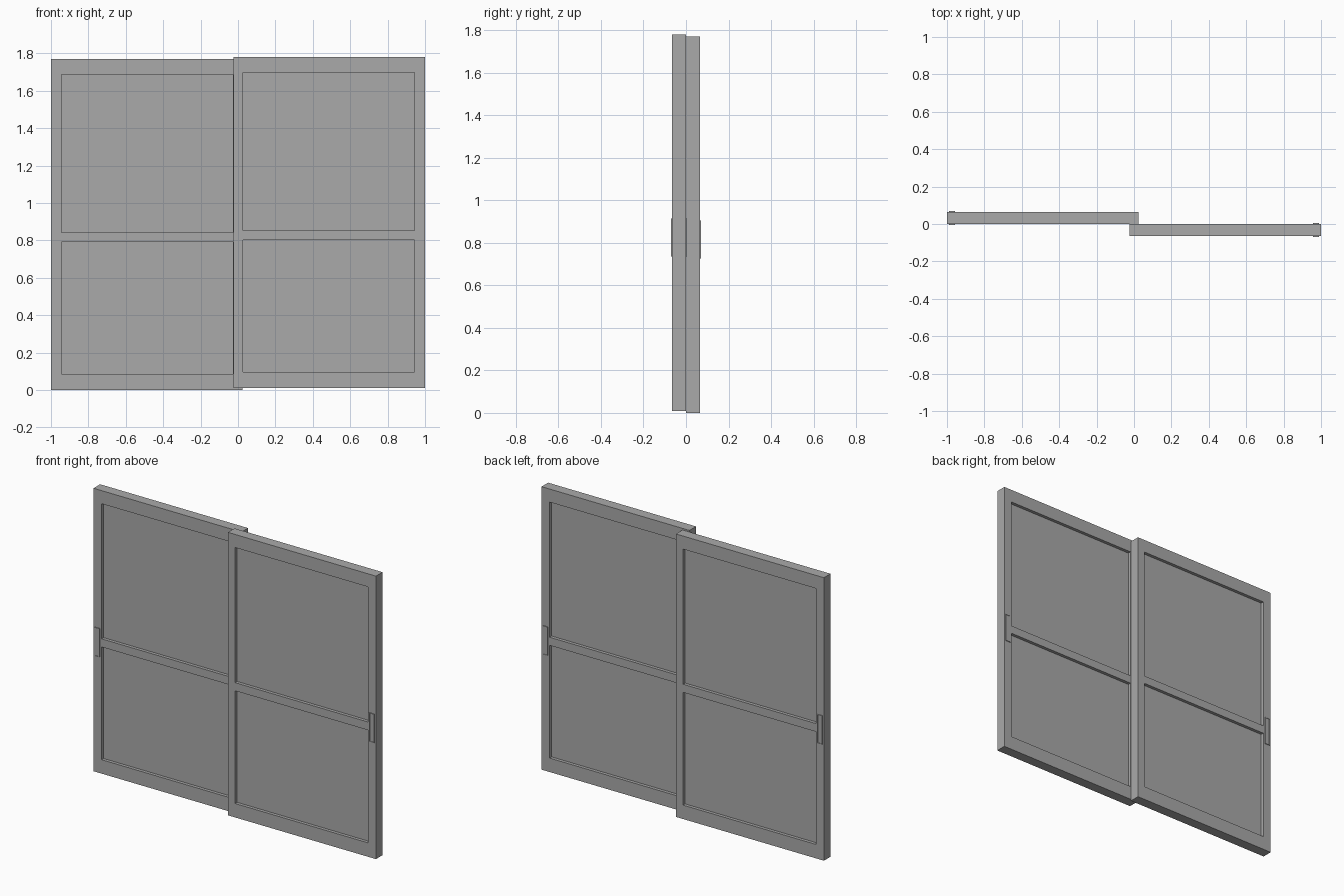
import bpy
import bmesh
import math

cube = bpy.data.objects.get("Cube")
if cube:
    bpy.data.objects.remove(cube)

THICK = 0.065      # door thickness
RECESS = 0.02      # depth of the infill panels behind the frame
COLUMNS = (-0.024, 0.026, 0.944, 1.0)
ROWS = (0.0, 0.087, 0.792, 0.843, 1.688, 1.77)

grey = bpy.data.materials.new("plain grey")
grey.use_nodes = True
colour = (0.4, 0.4, 0.4, 1)
grey.diffuse_color = colour
grey.node_tree.nodes["Principled BSDF"].inputs["Base Color"].default_value = colour


def finish(name, bm, turn, lift):
    """Turn a bmesh into an object, spun about z and lifted."""
    bmesh.ops.recalc_face_normals(bm, faces=bm.faces)
    mesh = bpy.data.meshes.new(name)
    bm.to_mesh(mesh)
    bm.free()
    mesh.materials.append(grey)
    ob = bpy.data.objects.new(name, mesh)
    bpy.context.collection.objects.link(ob)
    ob.rotation_euler.z = turn
    ob.location.z = lift
    return ob


def make_door(name, turn, lift):
    """Framed door with two sunken panels on both faces."""
    bm = bmesh.new()
    grid = [[bm.verts.new((x, -THICK, z)) for x in COLUMNS] for z in ROWS]
    for low, high in zip(grid, grid[1:]):
        for i in range(len(COLUMNS) - 1):
            bm.faces.new((low[i], low[i + 1], high[i + 1], high[i]))
    slab = bmesh.ops.extrude_face_region(bm, geom=bm.faces[:], use_keep_orig=True)
    for v in slab["geom"]:
        if isinstance(v, bmesh.types.BMVert):
            v.co.y = 0
    bmesh.ops.recalc_face_normals(bm, faces=bm.faces)

    # sink the two openings on each side
    def is_opening(face):
        c = face.calc_center_median()
        in_column = COLUMNS[1] < c.x < COLUMNS[2]
        in_row = ROWS[1] < c.z < ROWS[2] or ROWS[3] < c.z < ROWS[4]
        return abs(face.normal.y) > 0.9 and in_column and in_row

    openings = [f for f in bm.faces if is_opening(f)]
    bmesh.ops.inset_individual(bm, faces=openings, thickness=0, depth=-RECESS)
    finish(name, bm, turn, lift)


def make_handle(name, turn, lift):
    """Slim pull plate through the door edge, with a raised rim."""
    bm = bmesh.new()
    bmesh.ops.create_cube(bm, size=1)
    bmesh.ops.scale(bm, vec=(0.034, THICK + 0.01, 0.18), verts=bm.verts)
    bmesh.ops.translate(bm, vec=(0.973, -THICK / 2, 0.815), verts=bm.verts)
    bm.normal_update()
    sides = [f for f in bm.faces if abs(f.normal.y) > 0.9]
    bmesh.ops.inset_individual(bm, faces=sides, thickness=0.005, depth=0)
    bmesh.ops.inset_individual(bm, faces=sides, thickness=0, depth=-0.003)
    finish(name, bm, turn, lift)


# front door on the left, rear door spun half a turn behind it
for side, turn, lift in (("front", 0, 0.01), ("rear", math.pi, 0)):
    make_door(side + "_door", turn, lift)
    make_handle(side + "_handle", turn, lift)
